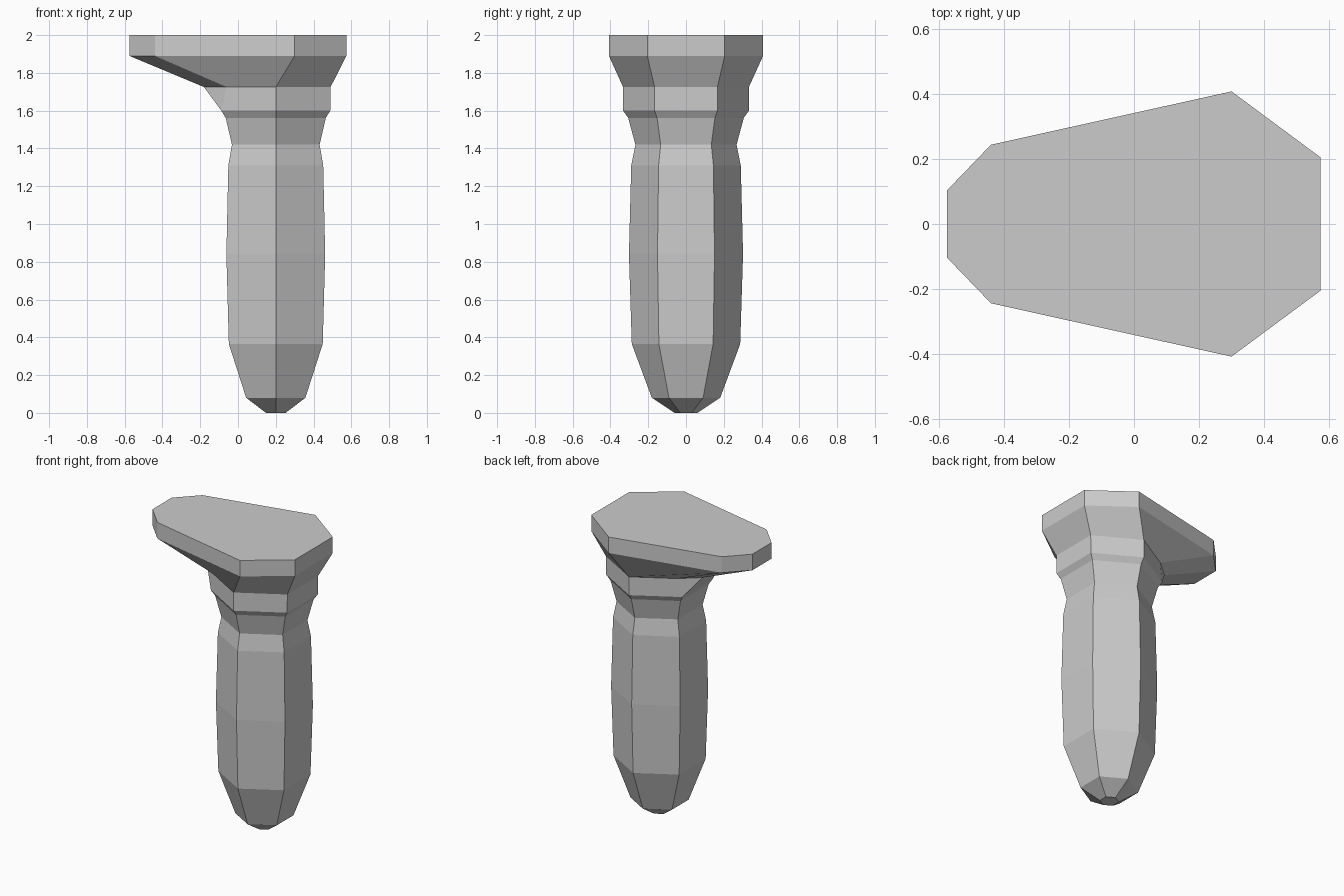
import bpy, bmesh
from math import cos, radians

if "Cube" in bpy.data.objects:
    bpy.data.objects.remove(bpy.data.objects["Cube"])

AXIS = 0.2  # x position of the shaft axis


def mirrored(half):
    """Close a half outline (y > 0, right to left) by mirroring it across y = 0."""
    return half + [(x, -y) for x, y in reversed(half)]


def hexagon(r):
    """Six-sided section; the left corner is doubled so it can split into the lip."""
    w = r * cos(radians(30))
    left = (AXIS - w, r / 2)
    return mirrored([(AXIS + w, r / 2), (AXIS, r), left, left])


# Shaft profile: height, radius
shaft = [(0, 0.06), (0.08, 0.181), (0.365, 0.287), (0.84, 0.302), (1.31, 0.29),
         (1.42, 0.268), (1.562, 0.306), (1.6, 0.333)]
sections = [(z, hexagon(r)) for z, r in shaft]

# Collar, flaring to the left, then the overhanging flat head
collar = mirrored([(0.49, 0.166), (AXIS, 0.333), (-0.06, 0.182), (-0.18, 0.08)])
head = mirrored([(0.574, 0.205), (0.30, 0.408), (-0.44, 0.244), (-0.575, 0.104)])
sections += [(1.725, collar), (1.89, head), (2.0, head)]

# Skin the sections and cap both ends
bm = bmesh.new()
rings = [[bm.verts.new((x, y, z)) for x, y in pts] for z, pts in sections]
for a, b in zip(rings, rings[1:]):
    for i in range(8):
        j = (i + 1) % 8
        bm.faces.new((a[i], a[j], b[j], b[i]))
bm.faces.new(rings[0][::-1])
bm.faces.new(rings[-1])
bmesh.ops.remove_doubles(bm, verts=bm.verts[:], dist=0.0005)
bmesh.ops.recalc_face_normals(bm, faces=bm.faces[:])

mesh = bpy.data.meshes.new("handle_with_flat_head")
bm.to_mesh(mesh)
bm.free()
obj = bpy.data.objects.new("handle_with_flat_head", mesh)
bpy.context.collection.objects.link(obj)
